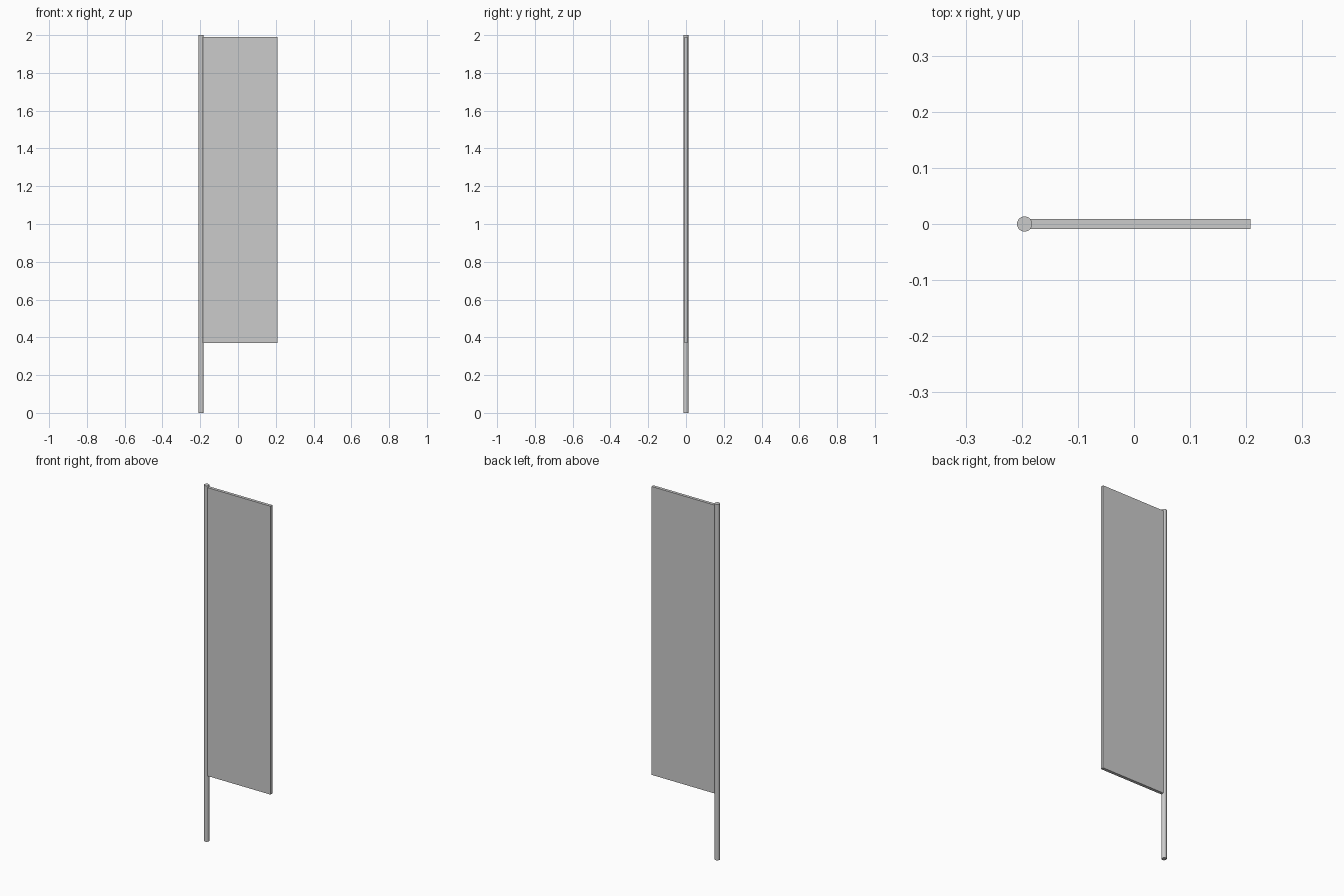
import bpy

cube = bpy.data.objects.get("Cube")
if cube:
    bpy.data.objects.remove(cube, do_unlink=True)

# One plain grey for the whole flag
grey = bpy.data.materials.new("light_grey")
grey.use_nodes = True
colour = (0.6, 0.6, 0.6, 1)
grey.diffuse_color = colour
grey.node_tree.nodes["Principled BSDF"].inputs["Base Color"].default_value = colour

POLE_X, POLE_RADIUS, HEIGHT = -0.195, 0.0135, 2.0
BANNER_RIGHT, BANNER_BOTTOM, BANNER_TOP = 0.208, 0.37, 1.99
BANNER_THICKNESS = 0.017


def finish(name):
    obj = bpy.context.object
    obj.name = name
    obj.data.materials.append(grey)
    return obj


# Upright round pole
bpy.ops.mesh.primitive_cylinder_add(
    vertices=32, radius=POLE_RADIUS, depth=HEIGHT,
    location=(POLE_X, 0, HEIGHT / 2))
finish("pole")
bpy.ops.object.shade_smooth_by_angle()

# Flat banner panel, its inner edge set into the pole
bpy.ops.mesh.primitive_cube_add(
    size=1, location=((POLE_X + BANNER_RIGHT) / 2, 0,
                      (BANNER_BOTTOM + BANNER_TOP) / 2))
banner = finish("banner")
banner.scale = (BANNER_RIGHT - POLE_X, BANNER_THICKNESS,
                BANNER_TOP - BANNER_BOTTOM)
bpy.ops.object.transform_apply(location=False, rotation=False, scale=True)
